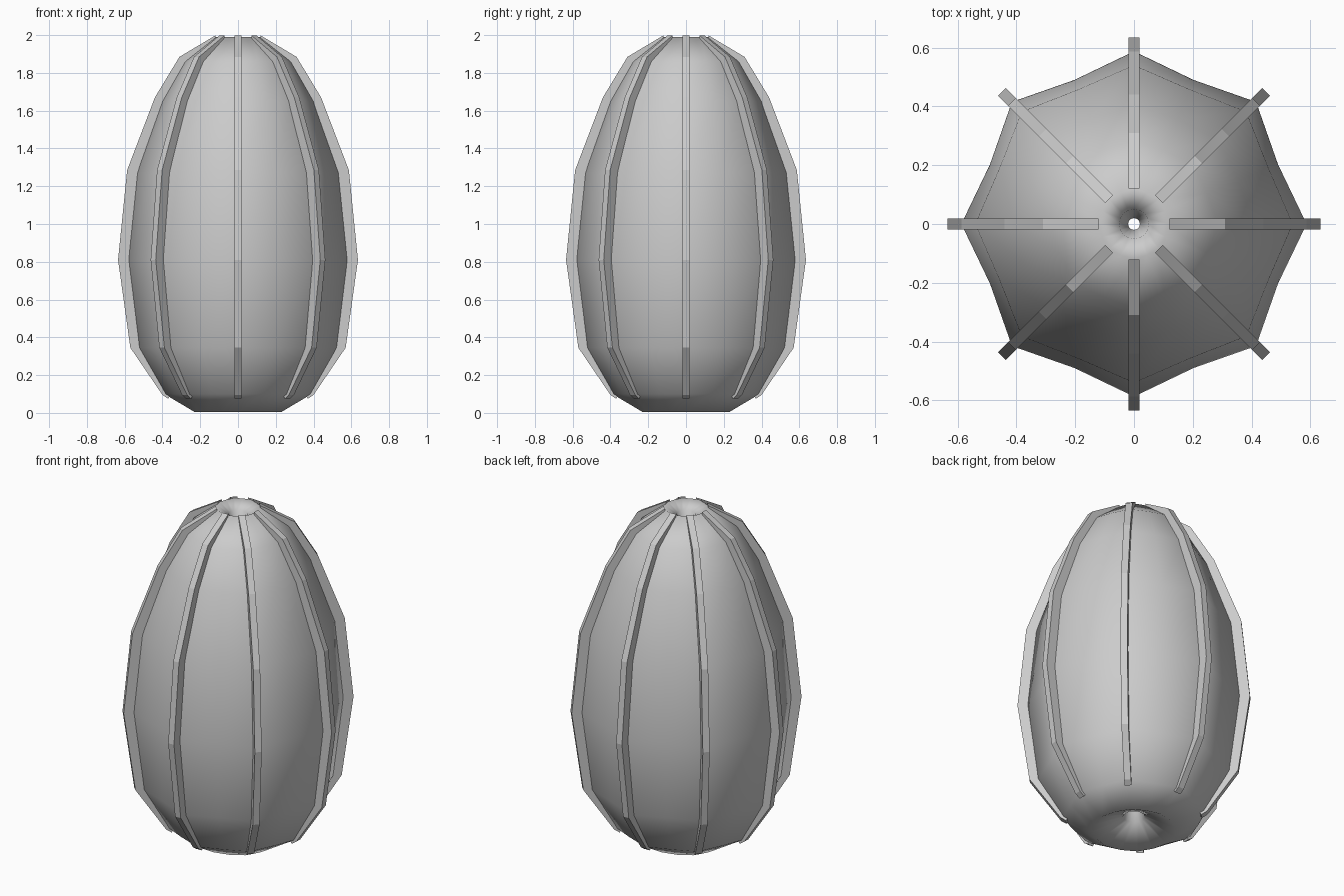
import bpy, bmesh, math

if "Cube" in bpy.data.objects:
    bpy.data.objects.remove(bpy.data.objects["Cube"])

N = 16  # eight ridges alternating with eight valleys

# Body ring profile: (ridge radius, valley radius, z), a closed loop through the core
RINGS = [
    (0.23, 0.225, 0.005), (0.39, 0.365, 0.10), (0.53, 0.485, 0.345),
    (0.587, 0.53, 0.81), (0.54, 0.495, 1.27), (0.405, 0.385, 1.65),
    (0.285, 0.27, 1.86), (0.12, 0.115, 1.99), (0.05, 0.05, 1.95),
    (0.02, 0.02, 1.80), (0.02, 0.02, 0.30), (0.06, 0.06, 0.09),
]
# Rib outline: outer edge, then inner edge buried in the body
RIB = [
    (0.37, 0.075), (0.40, 0.095), (0.57, 0.345), (0.635, 0.81), (0.587, 1.285),
    (0.44, 1.67), (0.31, 1.885), (0.12, 1.998),
    (0.12, 1.96), (0.25, 1.84), (0.35, 1.64), (0.46, 1.27), (0.50, 0.81),
    (0.45, 0.36), (0.34, 0.12),
]


def to_object(bm, name):
    bmesh.ops.recalc_face_normals(bm, faces=bm.faces)
    mesh = bpy.data.meshes.new(name)
    bm.to_mesh(mesh)
    bm.free()
    ob = bpy.data.objects.new(name, mesh)
    bpy.context.collection.objects.link(ob)
    return ob


# Lobed body with dimples at both ends and a narrow core hole
bm = bmesh.new()
loops = []
for ridge, valley, z in RINGS:
    loop = []
    for i in range(N):
        a = 2 * math.pi * i / N
        r = valley if i % 2 else ridge
        loop.append(bm.verts.new((r * math.cos(a), r * math.sin(a), z)))
    loops.append(loop)
for k in range(len(loops)):
    lo, hi = loops[k], loops[(k + 1) % len(loops)]
    for i in range(N):
        j = (i + 1) % N
        bm.faces.new((lo[i], lo[j], hi[j], hi[i]))
body = to_object(bm, "lobed_body")
for p in body.data.polygons:
    p.use_smooth = True

# Eight thin flat ribs running along the ridges
for n in range(8):
    c, s = math.cos(n * math.pi / 4), math.sin(n * math.pi / 4)
    bm = bmesh.new()
    sides = []
    for t in (-0.019, 0.019):
        sides.append([bm.verts.new((r * c - t * s, r * s + t * c, z)) for r, z in RIB])
    bm.faces.new(sides[0])
    bm.faces.new(sides[1][::-1])
    for i in range(len(RIB)):
        j = (i + 1) % len(RIB)
        bm.faces.new((sides[0][i], sides[0][j], sides[1][j], sides[1][i]))
    to_object(bm, f"rib_{n + 1}")
